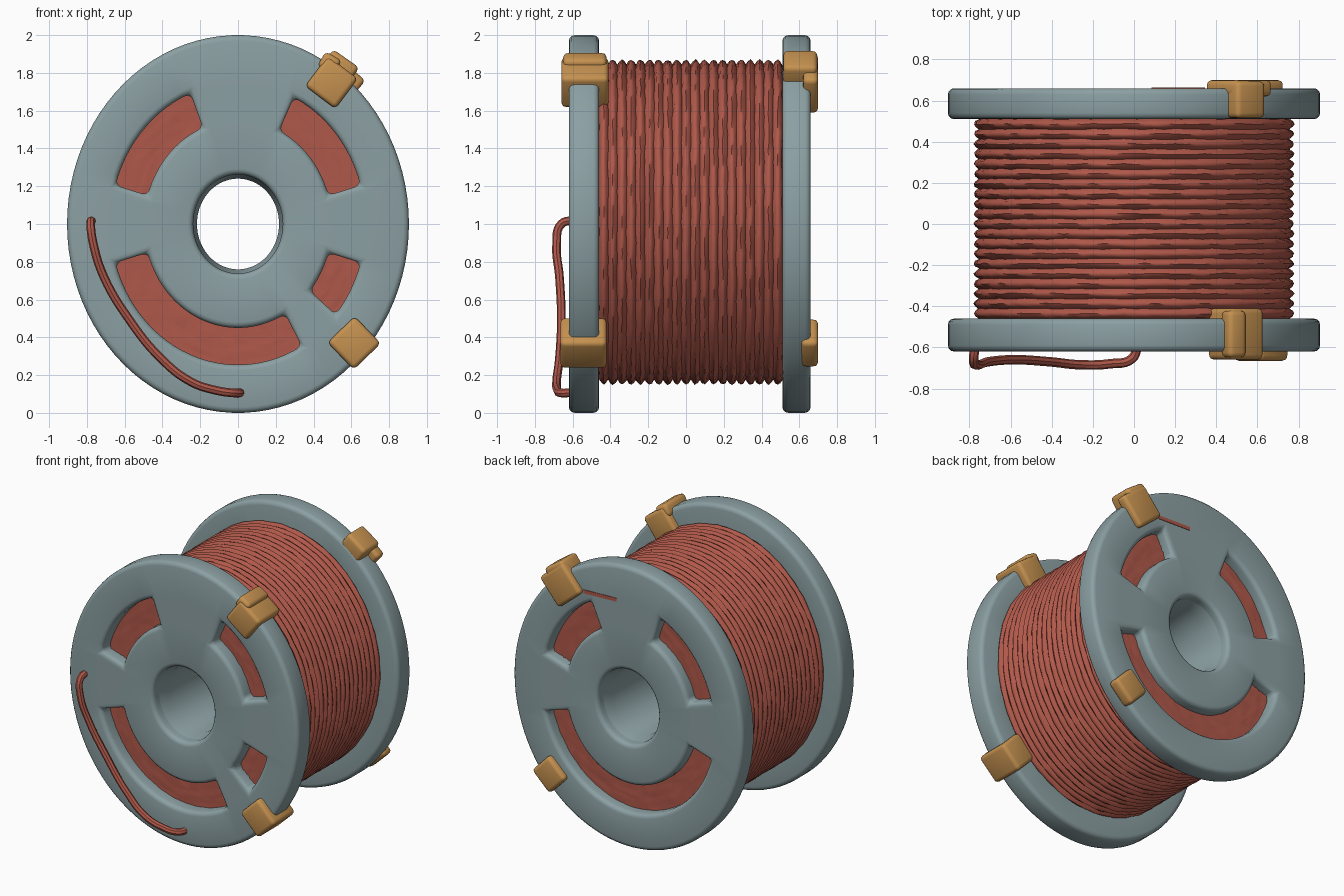
import bpy, bmesh, math, random
from mathutils import Matrix

random.seed(4)
if "Cube" in bpy.data.objects:
    bpy.data.objects.remove(bpy.data.objects["Cube"])

SQUASH = 0.905   # spool is a little narrower than it is tall
CENTRE = 1.0


def material(name, colour):
    m = bpy.data.materials.new(name)
    m.use_nodes = True
    m.diffuse_color = (*colour, 1)
    m.node_tree.nodes["Principled BSDF"].inputs["Base Color"].default_value = (*colour, 1)
    return m


GREY = material("blue grey plastic", (0.26, 0.35, 0.365))
RED = material("red wire", (0.43, 0.098, 0.068))
TAN = material("tan clip", (0.56, 0.285, 0.08))


def polar(r, angle, y):
    return (SQUASH * r * math.cos(angle), y, CENTRE + r * math.sin(angle))


def finish(obj, mat, angle=40):
    """Bake modifiers, then shade smooth with sharp edges kept."""
    obj.data.materials.append(mat)
    bpy.ops.object.select_all(action="DESELECT")
    obj.select_set(True)
    bpy.context.view_layer.objects.active = obj
    bpy.ops.object.convert(target="MESH")
    bpy.ops.object.shade_smooth_by_angle(angle=math.radians(angle))
    return obj


def add_object(name, bm):
    bmesh.ops.recalc_face_normals(bm, faces=bm.faces)
    mesh = bpy.data.meshes.new(name)
    bm.to_mesh(mesh)
    bm.free()
    obj = bpy.data.objects.new(name, mesh)
    bpy.context.collection.objects.link(obj)
    return obj


def add_bevel(obj, width, segments=3):
    b = obj.modifiers.new("bevel", "BEVEL")
    b.width, b.segments = width, segments
    b.limit_method = "ANGLE"


def lathe(name, profile, mat, segments=96, jitter=0.0, angle=40):
    """Revolve a closed (radius, y) profile about the spool axis."""
    bm = bmesh.new()
    rings = []
    for i in range(segments):
        a = math.tau * i / segments
        rings.append([bm.verts.new(polar(r + random.uniform(-jitter, jitter), a,
                                         y + random.uniform(-jitter, jitter)))
                      for r, y in profile])
    n = len(profile)
    for i in range(segments):
        p, q = rings[i], rings[(i + 1) % segments]
        for j in range(n):
            k = (j + 1) % n
            bm.faces.new((p[j], p[k], q[k], q[j]))
    return finish(add_object(name, bm), mat, angle)


def flange(name, y, thickness, slots, step=4):
    """Disc with a centre hole and arc windows given in degrees."""
    bm = bmesh.new()
    radii = (0.262, 0.55, 0.745, 1.0)
    count = 360 // step
    grid = [[bm.verts.new(polar(r, math.radians(i * step), y)) for r in radii]
            for i in range(count)]
    for i in range(count):
        p, q = grid[i], grid[(i + 1) % count]
        for j in range(3):
            if j == 1 and any(a <= i * step < b for a, b in slots):
                continue
            bm.faces.new((p[j], p[j + 1], q[j + 1], q[j]))
    obj = add_object(name, bm)
    s = obj.modifiers.new("thickness", "SOLIDIFY")
    s.thickness, s.offset = thickness, 0
    add_bevel(obj, 0.03)
    return finish(obj, GREY)


def block(name, x, z, width, height, y0, y1, turn, mat=TAN, bevel=0.025):
    bm = bmesh.new()
    bmesh.ops.create_cube(bm, size=1)
    bmesh.ops.scale(bm, vec=(width, y1 - y0, height), verts=bm.verts)
    bmesh.ops.transform(bm, verts=bm.verts,
                        matrix=Matrix.Translation((x, (y0 + y1) / 2, z))
                        @ Matrix.Rotation(math.radians(turn), 4, "Y"))
    obj = add_object(name, bm)
    if bevel:
        add_bevel(obj, bevel)
    return finish(obj, mat)


# End discs with arc windows
upper = [(16, 64), (112, 164)]
flange("front_flange", -0.54, 0.16, upper + [(196, 300), (320, 344)])
flange("back_flange", 0.585, 0.15, upper + [(196, 344)])

# Hollow centre tube, flared at both mouths
lathe("centre_tube", [(0.275, -0.59), (0.24, -0.48), (0.24, 0.53), (0.275, 0.63),
                      (0.31, 0.63), (0.31, -0.59)], GREY)

# Wound wire: rippled ends and ridged outside
Y0, Y1, TURNS = -0.46, 0.51, 20
ends = [0.32 + 0.02 * i for i in range(25)]
profile = [(r, -0.53 + 0.006 * (i % 2)) for i, r in enumerate(ends)]
profile.append((0.82, Y0))
for i in range(TURNS * 4 + 1):
    ridge = abs(math.sin(math.pi * i / 4))
    profile.append((0.834 + 0.026 * ridge, Y0 + (Y1 - Y0) * i / (TURNS * 4)))
profile.append((0.82, Y1))
profile += [(r, 0.58 - 0.006 * (i % 2)) for i, r in reversed(list(enumerate(ends)))]
winding = lathe("wire_winding", profile, RED, jitter=0.003, angle=60)
winding.location.z = 0.01

# Loose wire tail across the front disc
path = [(-0.77, -0.58, 1.02), (-0.78, -0.66, 1.0), (-0.765, -0.685, 0.89),
        (-0.71, -0.67, 0.72), (-0.58, -0.66, 0.5), (-0.41, -0.67, 0.29),
        (-0.25, -0.685, 0.165), (-0.12, -0.68, 0.12), (-0.01, -0.655, 0.105),
        (0.02, -0.58, 0.11)]
curve = bpy.data.curves.new("wire_tail", "CURVE")
curve.dimensions = "3D"
curve.bevel_depth, curve.bevel_resolution = 0.023, 2
curve.use_fill_caps = True
spline = curve.splines.new("BEZIER")
spline.bezier_points.add(len(path) - 1)
for point, co in zip(spline.bezier_points, path):
    point.co = co
    point.handle_left_type = point.handle_right_type = "AUTO"
spline.resolution_u = 6
tail = bpy.data.objects.new("wire_tail", curve)
bpy.context.collection.objects.link(tail)
finish(tail, RED)

# Clips gripping the rims
block("front_upper_clip", 0.495, 1.75, 0.20, 0.20, -0.66, -0.41, 37)
block("front_upper_clip_lip", 0.485, 1.85, 0.10, 0.09, -0.65, -0.42, 30)
block("front_lower_clip", 0.615, 0.37, 0.20, 0.20, -0.665, -0.42, 46)
block("back_upper_clip", 0.51, 1.745, 0.235, 0.235, 0.62, 0.70, 40)
block("back_upper_clip_lip", 0.53, 1.815, 0.17, 0.15, 0.515, 0.695, 35)
block("back_lower_clip", 0.60, 0.37, 0.19, 0.19, 0.61, 0.70, 46)

# Wire strand showing at the back disc surface
block("back_wire_strand", 0.215, 1.74, 0.26, 0.025, 0.656, 0.664, 2, RED, 0)
